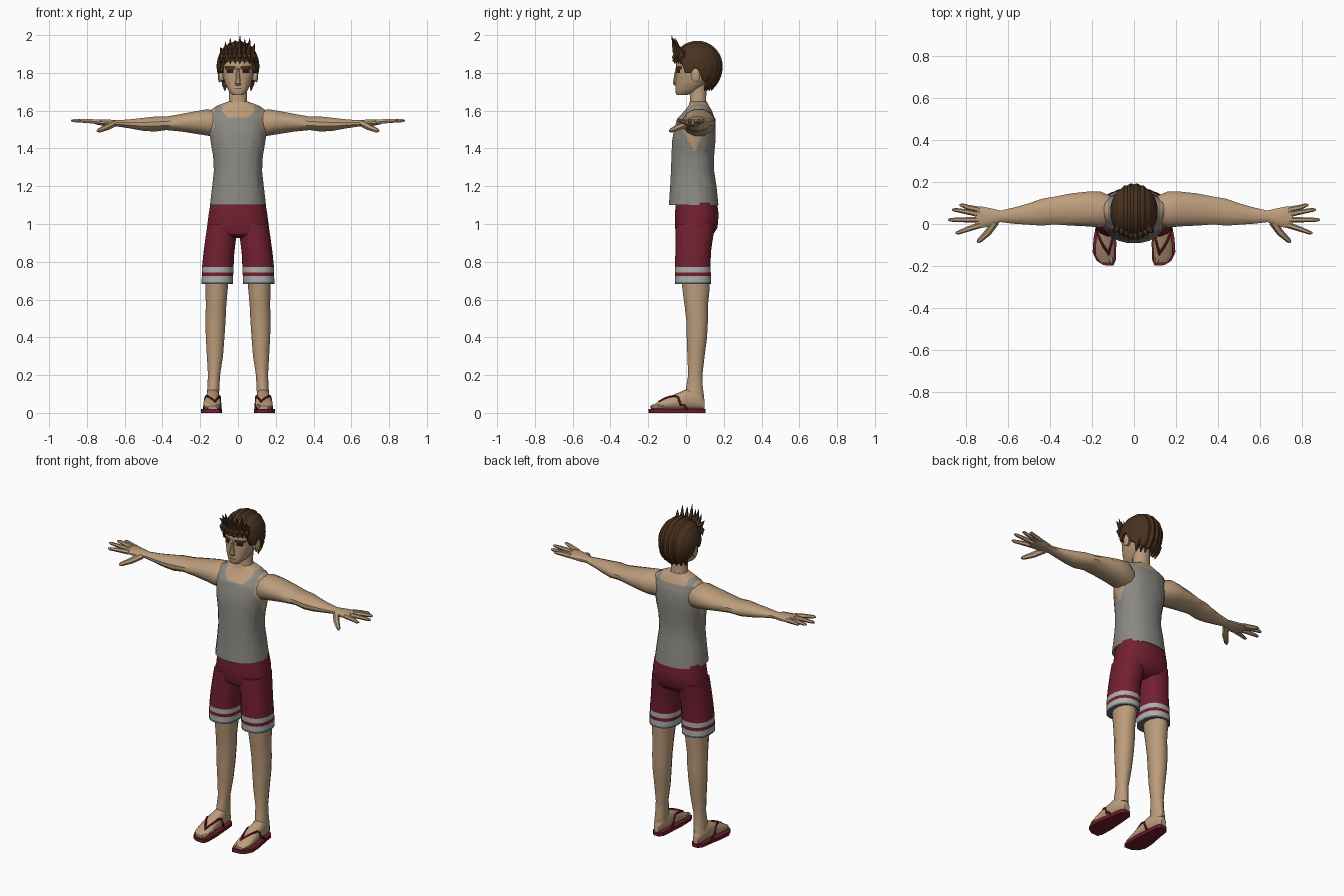
import bpy, bmesh, math
from mathutils import Vector
from mathutils.bvhtree import BVHTree


def material(name, rgb):
    m = bpy.data.materials.new(name)
    m.diffuse_color = (*rgb, 1)
    return m


SKIN = material("skin", (0.50, 0.335, 0.20))
GREY = material("shirt_grey", (0.26, 0.25, 0.225))
RED = material("shorts_red", (0.17, 0.014, 0.03))
STRIPE = material("stripe_light_grey", (0.42, 0.42, 0.42))
LINING = material("lining_blue_grey", (0.13, 0.15, 0.17))
HAIR = material("hair_brown", (0.068, 0.032, 0.014))
DARK = material("eye_dark", (0.02, 0.012, 0.008))
SANDAL = material("sandal_red", (0.16, 0.012, 0.022))


def finish(name, bm, mats, mirror=False, cuts=(), rule=None, angle=40):
    """Cut colour borders, assign colours, shade, and mirror if paired."""
    for co, no in cuts:
        bmesh.ops.bisect_plane(bm, geom=bm.verts[:] + bm.edges[:] + bm.faces[:],
                               plane_co=co, plane_no=no)
    bmesh.ops.recalc_face_normals(bm, faces=bm.faces[:])
    bm.normal_update()
    if rule:
        for f in bm.faces:
            f.material_index = rule(f.calc_center_median(), f.normal)
    me = bpy.data.meshes.new(name)
    bm.to_mesh(me)
    bm.free()
    for m in mats:
        me.materials.append(m)
    me.shade_smooth()
    me.set_sharp_from_angle(angle=math.radians(angle))
    ob = bpy.data.objects.new(name, me)
    bpy.context.collection.objects.link(ob)
    if mirror:
        ob.modifiers.new("mirror", 'MIRROR')
    return ob


def skin_rings(bm, rings):
    rows = [[bm.verts.new(p) for p in r] for r in rings]
    n = len(rows[0])
    for a, b in zip(rows, rows[1:]):
        for i in range(n):
            j = (i + 1) % n
            bm.faces.new((a[i], a[j], b[j], b[i]))
    bm.faces.new(rows[0])
    bm.faces.new(rows[-1])


def loft(name, axis, rings, mats, n=16, power=2.3, **kw):
    """Each ring: position on the axis, then low/high bounds of the other two."""
    out = []
    for t, u0, u1, v0, v1 in rings:
        row = []
        for i in range(n):
            a = math.tau * (i + 0.5) / n
            c, s = math.cos(a), math.sin(a)
            u = (u0 + u1) / 2 + (u1 - u0) / 2 * math.copysign(abs(c) ** (2 / power), c)
            v = (v0 + v1) / 2 + (v1 - v0) / 2 * math.copysign(abs(s) ** (2 / power), s)
            row.append({'x': (t, u, v), 'y': (u, t, v), 'z': (u, v, t)}[axis])
        out.append(row)
    bm = bmesh.new()
    skin_rings(bm, out)
    return finish(name, bm, mats, **kw)


def tube(bm, path, radii, n=6):
    """Tapered tube along a path."""
    pts = [Vector(p) for p in path]
    rings = []
    for i, p in enumerate(pts):
        d = pts[min(i + 1, len(pts) - 1)] - pts[max(i - 1, 0)]
        q = d.to_track_quat('Z', 'Y')
        rings.append([p + q @ Vector((radii[i] * math.cos(math.tau * k / n),
                                      radii[i] * math.sin(math.tau * k / n), 0)) for k in range(n)])
    skin_rings(bm, rings)


def sym(z, w, y0, y1):
    return (z, -w, w, y0, y1)


# Tank top torso: skin shows at the neckline and armholes
def shirt_rule(c, n):
    x = abs(c.x)
    neck = x < 0.088 and c.z > 1.565 + max(0, x - 0.055) and (c.y < 0.065 or c.z > 1.595)
    arm = x > 0.124 and c.z > 1.385 + 1.9 * abs(c.y - 0.045)
    return 1 if neck or arm or c.z > 1.632 else 0


shirt_cuts = [((0, 0, z), (0, 0, 1)) for z in (1.565, 1.595, 1.632)] + [((0, 0.065, 0), (0, 1, 0))]
for s in (-1, 1):
    shirt_cuts += [((s * 0.088, 0, 0), (1, 0, 0)), ((s * 0.124, 0, 0), (1, 0, 0)),
                   ((s * 0.055, 0, 1.565), (-s, 0, 1)), ((0, 0.045, 1.385), (0, s * 1.9, 1))]
loft("tank_top", 'z', [
    sym(1.10, .150, -.092, .173), sym(1.20, .138, -.085, .163), sym(1.28, .129, -.081, .150),
    sym(1.36, .133, -.078, .150), sym(1.44, .147, -.075, .157), sym(1.50, .155, -.065, .158),
    sym(1.56, .158, -.045, .152), sym(1.60, .150, -.008, .138), sym(1.625, .115, .012, .122),
    sym(1.648, .055, .02, .11)], [GREY, SKIN], n=20, cuts=shirt_cuts, rule=shirt_rule)

# Neck
loft("neck", 'z', [sym(1.60, .058, .012, .118), sym(1.65, .048, .02, .108),
                   sym(1.76, .048, .015, .11)], [SKIN], n=12)


# Head, with brows and eyes as cut faces
def face_rule(c, n):
    x = abs(c.x)
    if n.y > -0.2 or c.y > 0.02:
        return 0
    if 0.014 < x < 0.07 and 1.818 < c.z < 1.836:
        return 1
    if 0.024 < x < 0.06 and 1.799 < c.z < 1.818:
        return 2
    return 3 if x < 0.022 and 1.714 < c.z < 1.718 else 0


face_cuts = [((0, 0, z), (0, 0, 1)) for z in (1.714, 1.718, 1.799, 1.818, 1.836)]
face_cuts += [((s * x, 0, 0), (1, 0, 0)) for s in (-1, 1) for x in (.014, .022, .024, .06, .07)]
loft("head", 'z', [
    sym(1.682, .026, -.050, .00), sym(1.70, .047, -.057, .06), sym(1.74, .068, -.056, .105),
    sym(1.79, .083, -.053, .14), sym(1.84, .088, -.054, .155), sym(1.89, .085, -.045, .155),
    sym(1.93, .06, 0, .12)], [SKIN, HAIR, DARK, DARK], n=20, power=2.5,
    cuts=face_cuts, rule=face_rule)
loft("nose", 'z', [sym(1.734, .014, -.060, -.04), sym(1.745, .018, -.071, -.04),
                   sym(1.78, .011, -.065, -.04), sym(1.825, .008, -.056, -.04)], [SKIN], n=8)
loft("ears", 'x', [(.075, .03, .06, 1.76, 1.81), (.10, .028, .075, 1.75, 1.825),
                   (.106, .038, .068, 1.765, 1.815)], [SKIN], n=10, mirror=True)

# Hair cap: grooved ellipsoid with its lower edge lifted to the hairline
LINE = [(-.2, 1.865), (-.025, 1.86), (-.005, 1.80), (.025, 1.80), (.04, 1.83),
        (.065, 1.82), (.085, 1.765), (.14, 1.722), (.3, 1.74)]


def hairline(y):
    for (a, za), (b, zb) in zip(LINE, LINE[1:]):
        if y <= b:
            return za + (zb - za) * (y - a) / (b - a)
    return LINE[-1][1]


bm = bmesh.new()
rings = []
for i in range(1, 44):
    a = math.pi * (i / 44 - 0.5)
    groove = 1 + 0.025 * math.cos(i * math.pi / 2)
    row = []
    for k in range(36):
        t = math.tau * k / 36
        s = math.sin(t)
        y = 0.06 - 0.132 * math.cos(a) * math.cos(t) * groove
        z = 1.835 + (0.133 if s > 0 else 0.15) * math.cos(a) * s * groove
        row.append((0.113 * math.sin(a), y, max(z, hairline(y))))
    rings.append(row)
skin_rings(bm, rings)
finish("hair_cap", bm, [HAIR], angle=35)

# Hair spikes along the front, side tufts and nape locks
bm = bmesh.new()
for x, tip in ((-.09, 1.935), (-.065, 1.965), (-.04, 1.985), (-.015, 1.975), (.01, 1.998),
               (.035, 1.98), (.06, 1.985), (.085, 1.955)):
    back = abs(x) * 0.4
    tube(bm, [(x * .85, -.035 + back, 1.865), (x * .9, -.062 + back, 1.915),
              (x * 1.05, -.08 + back, tip)], [.020, .015, .001], n=5)
    tube(bm, [(x * .8, -.045 + back, 1.91), (x, -.068 + back, 1.88),
              (x, -.064 + back, 1.847)], [.017, .013, .002], n=5)
for i in range(7):
    x = (i - 3) * 0.024
    y = 0.155 - abs(x) * 0.5
    tube(bm, [(x, y + .01, 1.775), (x, y - .008, 1.74), (x * .95, y - .022, 1.705)],
         [.018, .015, .002], n=5)
finish("hair_locks", bm, [HAIR], angle=50)

# Arms and palms
loft("arms", 'x', [
    (.10, .0, .13, 1.46, 1.595), (.16, -.02, .158, 1.465, 1.61), (.22, -.014, .157, 1.475, 1.60),
    (.30, -.01, .148, 1.488, 1.584), (.38, -.004, .132, 1.496, 1.57),
    (.44, -.01, .122, 1.488, 1.57), (.50, -.005, .10, 1.492, 1.563),
    (.57, .0, .08, 1.505, 1.555), (.635, .008, .065, 1.515, 1.55),
    (.68, -.01, .076, 1.516, 1.553), (.73, -.022, .086, 1.522, 1.554),
    (.757, -.016, .08, 1.528, 1.552)], [SKIN], n=12, power=2.1, mirror=True)

# Fingers and thumb
bm = bmesh.new()
for y0, y1, x1 in ((.068, .09, .83), (.046, .068, .865), (.02, .02, .885), (-.006, -.042, .85)):
    tube(bm, [(.735, y0, 1.54), (.79, (y0 + y1) / 2, 1.545), (x1 - .012, y1, 1.547),
              (x1, y1, 1.547)], [.014, .0125, .009, .004])
tube(bm, [(.66, .01, 1.532), (.695, -.04, 1.512), (.735, -.078, 1.495), (.745, -.088, 1.492)],
     [.019, .017, .012, .005])
finish("fingers", bm, [SKIN], mirror=True)

# Shorts: seat and striped legs
loft("shorts_seat", 'z', [
    sym(1.115, .146, -.055, .166), sym(1.05, .157, -.060, .174), sym(.98, .166, -.060, .168),
    sym(.945, .166, -.05, .145), sym(.925, .10, -.02, .09)], [RED], n=20)


def hem_rule(c, n):
    if c.z < .694:
        return 2
    return 1 if c.z < .724 or .744 < c.z < .772 else 0


loft("shorts_legs", 'z', [
    (1.0, .005, .162, -.055, .155), (.93, .008, .173, -.058, .145), (.85, .018, .184, -.058, .133),
    (.77, .022, .192, -.060, .132), (.683, .026, .194, -.060, .134)],
    [RED, STRIPE, LINING], mirror=True, rule=hem_rule,
    cuts=[((0, 0, z), (0, 0, 1)) for z in (.694, .724, .744, .772)])

# Legs
loft("legs", 'z', [
    (.80, .045, .175, -.03, .125), (.66, .052, .174, -.022, .128), (.57, .060, .172, -.010, .118),
    (.49, .064, .174, .0, .118), (.40, .070, .172, .002, .113), (.30, .078, .166, .006, .10),
    (.20, .094, .160, .010, .088), (.14, .097, .163, .0, .09), (.08, .10, .166, -.01, .098)],
    [SKIN], n=12, power=2.1, mirror=True)

# Feet
feet = loft("feet", 'y', [
    (.098, .115, .150, .018, .07), (.07, .103, .165, .018, .12), (.01, .096, .17, .018, .128),
    (-.04, .092, .176, .018, .107), (-.10, .090, .184, .018, .08), (-.15, .092, .184, .018, .056),
    (-.185, .100, .160, .018, .036)], [SKIN], n=14, mirror=True)

# Toes
bm = bmesh.new()
for x, y, r in ((.108, -.188, .013), (.128, -.184, .010), (.145, -.177, .010),
                (.161, -.168, .009), (.176, -.155, .009)):
    tube(bm, [(x, y + .04, .036), (x, y + .01, .033), (x, y, .03)], [r, r, r * .5])
finish("toes", bm, [SKIN], mirror=True)

# Sandal soles
outline = [(.098, -.198), (.145, -.196), (.178, -.175), (.197, -.135), (.193, -.07), (.176, .02),
           (.168, .08), (.148, .102), (.115, .102), (.097, .08), (.090, .0), (.084, -.09),
           (.086, -.17)]
bm = bmesh.new()
skin_rings(bm, [[(x, y, z) for x, y in outline] for z in (0, .021)])
finish("sandal_soles", bm, [SANDAL], mirror=True)

# Sandal straps laid over the feet
tree = BVHTree.FromPolygons([v.co for v in feet.data.vertices],
                            [p.vertices[:] for p in feet.data.polygons])
bm = bmesh.new()
for ex, bow in ((.094, -.004), (.178, .012)):
    path = [(.121, -.155, .03)]
    for i in range(9):
        f = i / 8
        x = .121 + (ex - .121) * f + bow * math.sin(math.pi * f)
        y = -.14 + .13 * f
        hit = tree.ray_cast(Vector((x, y, 1)), Vector((0, 0, -1)))[0]
        path.append((x, y, hit.z + .002 if hit else .04))
    path.append((ex, .01, .015))
    tube(bm, path, [.006] * len(path), n=6)
finish("sandal_straps", bm, [SANDAL], mirror=True)
